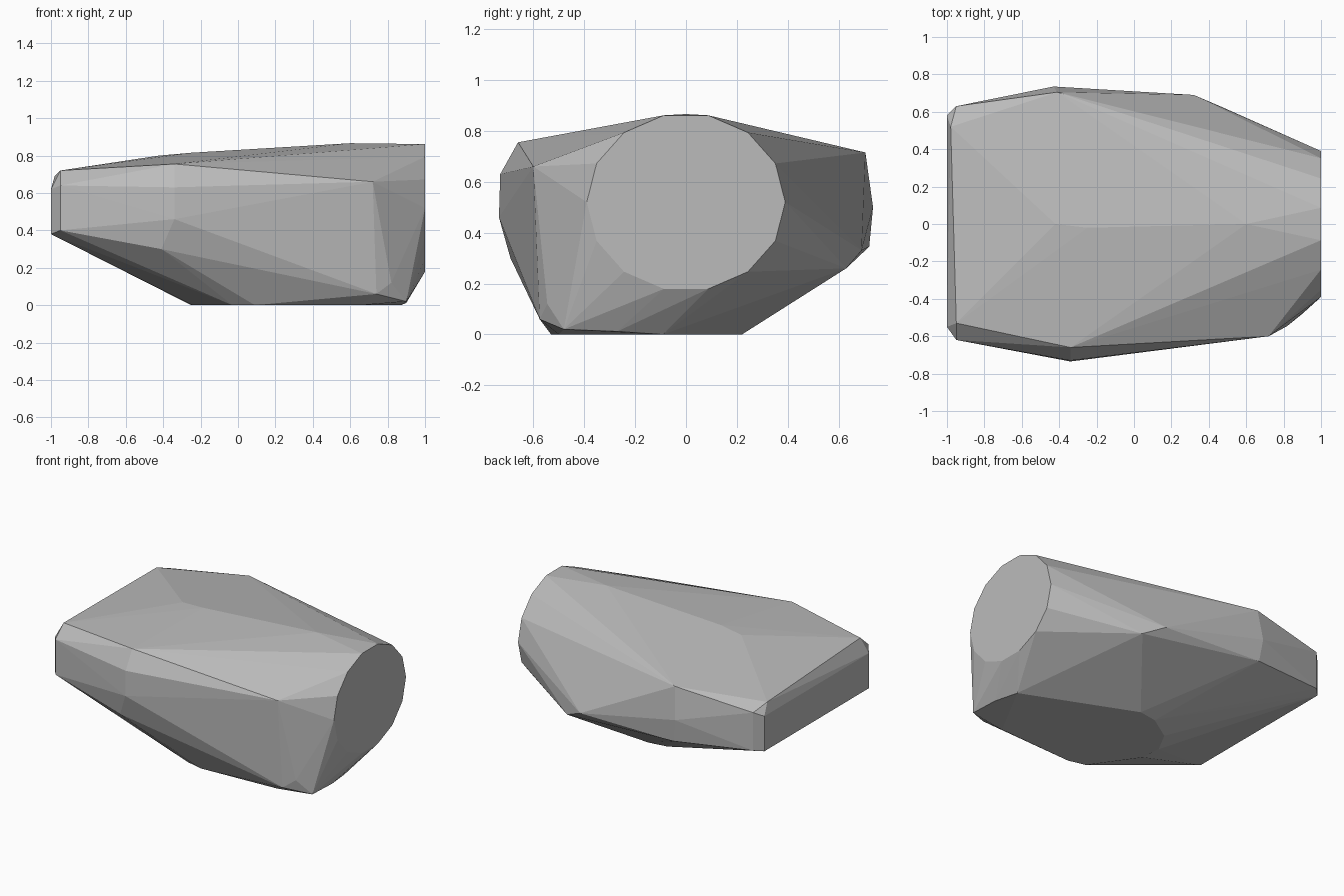
import bpy
import bmesh
from math import sin, cos, tau

# Remove the default cube
default = bpy.data.objects.get("Cube")
if default:
    bpy.data.objects.remove(default, do_unlink=True)


def make_material(name, colour):
    """Single flat colour for viewport and render."""
    mat = bpy.data.materials.new(name)
    mat.use_nodes = True
    mat.diffuse_color = colour
    shader = mat.node_tree.nodes["Principled BSDF"]
    shader.inputs["Base Color"].default_value = colour
    shader.inputs["Roughness"].default_value = 0.9
    return mat


def ellipse(x, centre_z, radius_y, radius_z, sides):
    """Ring of corners in the plane facing along x."""
    angles = [tau * i / sides for i in range(sides)]
    return [(x, radius_y * cos(a), centre_z + radius_z * sin(a)) for a in angles]


def hull_object(name, points, material):
    """Closed faceted solid wrapped around the corner points."""
    mesh = bpy.data.meshes.new(name)
    bm = bmesh.new()
    for point in points:
        bm.verts.new(point)
    result = bmesh.ops.convex_hull(bm, input=bm.verts)
    unused = set(result["geom_interior"]) | set(result["geom_unused"])
    loose = [v for v in unused if isinstance(v, bmesh.types.BMVert) and v.is_valid]
    bmesh.ops.delete(bm, geom=loose, context="VERTS")
    # Merge triangles that lie in the same plane
    bmesh.ops.dissolve_limit(bm, angle_limit=0.01, verts=bm.verts, edges=bm.edges)
    bmesh.ops.recalc_face_normals(bm, faces=bm.faces)
    bm.to_mesh(mesh)
    bm.free()
    mesh.materials.append(material)
    obj = bpy.data.objects.new(name, mesh)
    bpy.context.scene.collection.objects.link(obj)
    return obj


# Round cut face at one end
cut_face = ellipse(1, .52, .39, .35, 14)

# Narrow chamfered end: flat face, then its rim
narrow_end = [(-1, y, z) for y in (-.55, .58) for z in (.38, .62)]
narrow_rim = [
    (-.95, -.53, .72), (-.95, -.62, .64), (-.95, -.62, .4),
    (-.98, .52, .69), (-.95, .63, .65), (-.95, .63, .39),
]

# Gentle ridge along the top
top_ridge = [(-.42, 0, .8), (-.25, -.02, .815), (.6, 0, .866)]

# Front flank corners
front_flank = [
    (-.34, -.66, .755), (-.34, -.73, .63), (-.34, -.735, .46),
    (-.41, -.69, .3), (.72, -.6, .66), (.74, -.575, .06),
    (.82, -.545, .12), (.9, -.48, .02), (.1, -.6, .13),
]

# Back flank corners
back_flank = [
    (-.41, .705, .715), (-.43, .735, .5), (-.41, .72, .345),
    (.32, .69, .33), (.46, .63, .26),
]

# Flat resting face with a rounded outline
base = [(x, y, 0) for x, y in (
    (.87, -.09), (.65, -.5), (.13, .22), (0, .2), (-.17, .09),
    (-.25, -.06), (-.24, -.2), (-.03, -.5), (.09, -.53),
)] + [(.9, -.27, .012)]

stone = make_material("stone grey", (.5, .5, .5, 1))
corners = cut_face + narrow_end + narrow_rim + top_ridge + front_flank + back_flank + base
hull_object("boulder", corners, stone)
